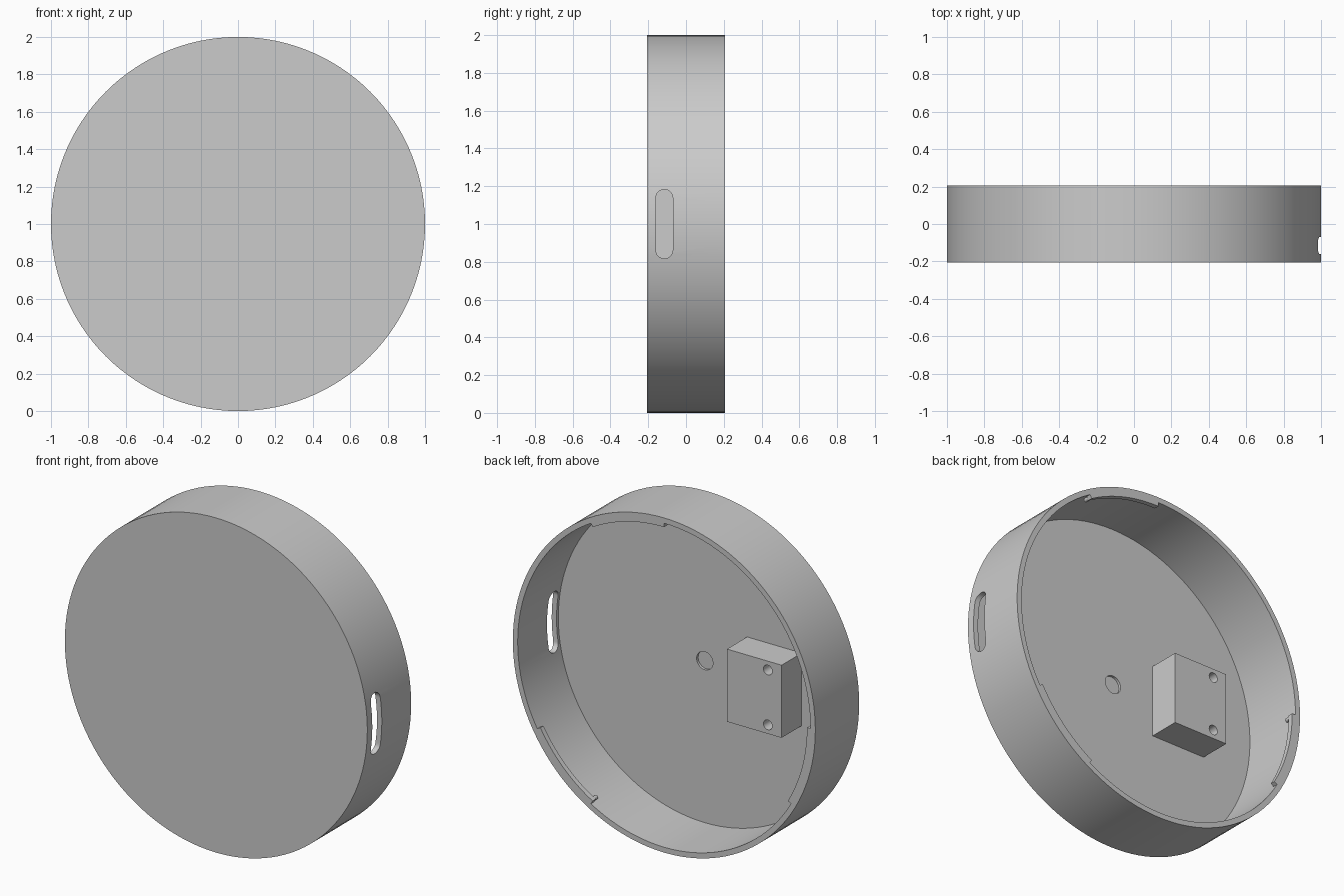
import bpy, bmesh
from math import radians, cos, sin, pi
from mathutils import Matrix, Vector

if "Cube" in bpy.data.objects:
    bpy.data.objects.remove(bpy.data.objects["Cube"], do_unlink=True)

FRONT, BACK = -0.207, 0.207
FLOOR = -0.177
OUTER, INNER, LUG = 1.0, 0.968, 0.945
BLOCK_BACK = 0.013

grey = bpy.data.materials.new("plain grey")
grey.use_nodes = True
colour = (0.6, 0.6, 0.6, 1)
grey.diffuse_color = colour
grey.node_tree.nodes["Principled BSDF"].inputs["Base Color"].default_value = colour


def make(name, bm):
    bmesh.ops.recalc_face_normals(bm, faces=bm.faces)
    mesh = bpy.data.meshes.new(name)
    bm.to_mesh(mesh)
    bm.free()
    mesh.materials.append(grey)
    ob = bpy.data.objects.new(name, mesh)
    bpy.context.collection.objects.link(ob)
    return ob


def disc(name, x, z, radius, y0, y1, segments=32):
    """Cylinder running along y from y0 to y1."""
    bm = bmesh.new()
    place = Matrix.Translation((x, (y0 + y1) / 2, z)) @ Matrix.Rotation(pi / 2, 4, 'X')
    bmesh.ops.create_cone(bm, cap_ends=True, segments=segments, radius1=radius,
                          radius2=radius, depth=y1 - y0, matrix=place)
    return make(name, bm)


def box(name, low, high):
    bm = bmesh.new()
    low, high = Vector(low), Vector(high)
    size = high - low
    bmesh.ops.create_cube(bm, size=1, matrix=Matrix.Translation((low + high) / 2)
                          @ Matrix.Diagonal((*size, 1)))
    return make(name, bm)


def prism(name, outline, offset):
    """Extrude a closed outline by an offset."""
    bm = bmesh.new()
    face = bm.faces.new([bm.verts.new(p) for p in outline])
    ext = bmesh.ops.extrude_face_region(bm, geom=[face], use_keep_orig=True)
    verts = [g for g in ext["geom"] if isinstance(g, bmesh.types.BMVert)]
    bmesh.ops.translate(bm, verts=verts, vec=offset)
    return make(name, bm)


def cut(ob, cutters):
    """Subtract the cutters, bake the result and remove them."""
    for c in cutters:
        mod = ob.modifiers.new("cut", 'BOOLEAN')
        mod.operation = 'DIFFERENCE'
        mod.solver = 'EXACT'
        mod.object = c
    deps = bpy.context.evaluated_depsgraph_get()
    mesh = bpy.data.meshes.new_from_object(ob.evaluated_get(deps))
    ob.modifiers.clear()
    ob.data = mesh
    for c in cutters:
        bpy.data.objects.remove(c, do_unlink=True)


parts = []

# Round housing: hollow from the back, side slot, shallow centre recess
housing = disc("housing", 0, 1, OUTER, FRONT, BACK, 120)
cavity = disc("cavity_cutter", 0, 1, INNER, FLOOR, BACK + 0.1, 120)
recess = disc("recess_cutter", 0, 1, 0.054, FLOOR - 0.015, FLOOR + 0.05)
slot_r, slot_half, slot_y = 0.045, 0.138, -0.115
outline = []
for side in (0, 1):
    for i in range(13):
        a = pi * (i / 12 + side)
        z = 1 + (slot_half if side == 0 else -slot_half)
        outline.append((0.85, slot_y + slot_r * cos(a), z + slot_r * sin(a)))
slot = prism("slot_cutter", outline, (0.3, 0, 0))
cut(housing, [cavity, recess, slot])
parts.append(housing)

# Mounting block with two blind screw holes
block = box("mounting_block", (-0.641, FLOOR, 0.783), (-0.28, BLOCK_BACK, 1.217))
cut(block, [disc("screw_hole_cutter", -0.55, 1 + s * 0.164, 0.029,
                 BLOCK_BACK - 0.15, BLOCK_BACK + 0.05) for s in (-1, 1)])
parts.append(block)

# Three locking lugs inside the back rim, each with a small stop at one end
for n in range(3):
    start = 60 + 120 * n
    angles = [radians(start + 3 * i) for i in range(11)]
    arc = [(INNER * cos(a), BACK, 1 + INNER * sin(a)) for a in angles]
    arc += [(LUG * cos(a), BACK, 1 + LUG * sin(a)) for a in reversed(angles)]
    parts.append(prism(f"locking_lug_{n + 1}", arc, (0, -0.03, 0)))
    a = radians(start + 0.8)
    r = (INNER + LUG) / 2
    parts.append(disc(f"lug_stop_{n + 1}", r * cos(a), 1 + r * sin(a), 0.012,
                      BACK - 0.06, BACK - 0.001, 16))

# Smooth curved walls, keep edges crisp
bpy.ops.object.select_all(action='DESELECT')
for ob in parts:
    ob.select_set(True)
bpy.context.view_layer.objects.active = housing
bpy.ops.object.shade_smooth_by_angle(angle=radians(30))
